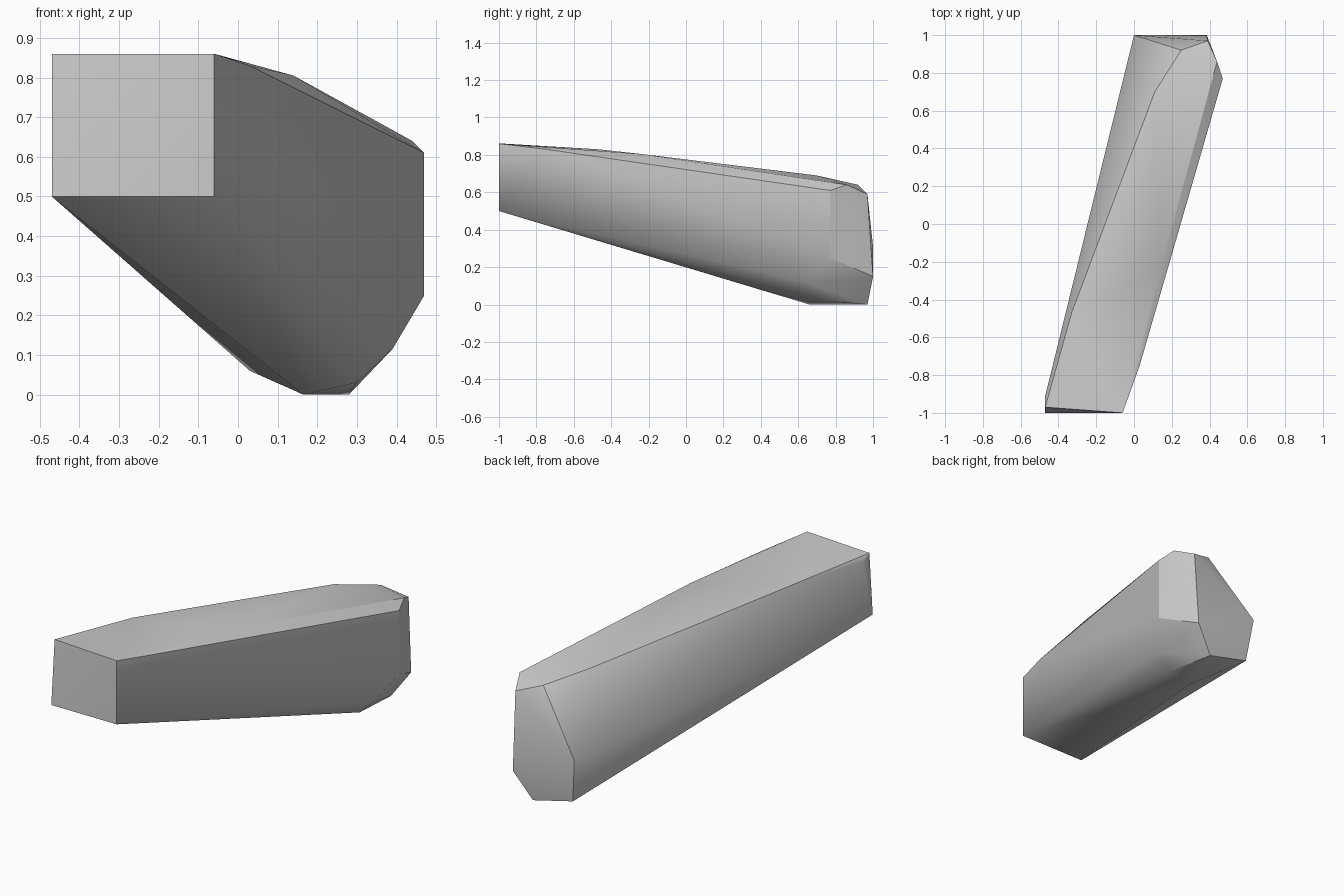
import bpy
import bmesh
import math

# Remove the default cube
cube = bpy.data.objects.get("Cube")
if cube:
    bpy.data.objects.remove(cube, do_unlink=True)

# Single grey material
grey = bpy.data.materials.new("plain_grey")
grey.use_nodes = True
colour = (0.6, 0.6, 0.6, 1)
grey.diffuse_color = colour
grey.node_tree.nodes["Principled BSDF"].inputs["Base Color"].default_value = colour

# Corner groups of the tapered beam
front_end = [(-0.47, -1, 0.5), (-0.06, -1, 0.5), (-0.06, -1, 0.86), (-0.47, -0.97, 0.86)]
top_ridges = [(-0.47, -0.91, 0.83), (0.03, -0.75, 0.83), (-0.33, -0.47, 0.83),
              (0.14, -0.24, 0.805), (0.11, 0.7, 0.69)]
back_top = [(0.25, 0.92, 0.64), (0.44, 0.86, 0.64), (0.39, 0.97, 0.59)]
back_end = [(0, 1, 0.31), (0.385, 1, 0.15), (0.03, 0.97, 0.06), (0.28, 0.97, 0)]
side_and_base = [(0.47, 0.77, 0.61), (0.47, 0.77, 0.25), (0.39, 0.66, 0.115),
                 (0.3, 0.66, 0.03), (0.165, 0.66, 0)]

# Wrap the corners in a convex skin
bm = bmesh.new()
for corner in front_end + top_ridges + back_top + back_end + side_and_base:
    bm.verts.new(corner)
hull = bmesh.ops.convex_hull(bm, input=bm.verts)
loose = [v for v in bm.verts if not v.link_faces]
bmesh.ops.delete(bm, geom=loose, context="VERTS")

# Merge nearly flat neighbours into clean panels
bmesh.ops.dissolve_limit(bm, angle_limit=math.radians(1), verts=bm.verts, edges=bm.edges)
bmesh.ops.recalc_face_normals(bm, faces=bm.faces)

mesh = bpy.data.meshes.new("tapered_beam")
bm.to_mesh(mesh)
bm.free()
mesh.materials.append(grey)
beam = bpy.data.objects.new("tapered_beam", mesh)
bpy.context.collection.objects.link(beam)

# Soft shading across shallow edges, crisp corners elsewhere
bpy.ops.object.select_all(action="DESELECT")
beam.select_set(True)
bpy.context.view_layer.objects.active = beam
bpy.ops.object.shade_smooth_by_angle(angle=math.radians(30))
